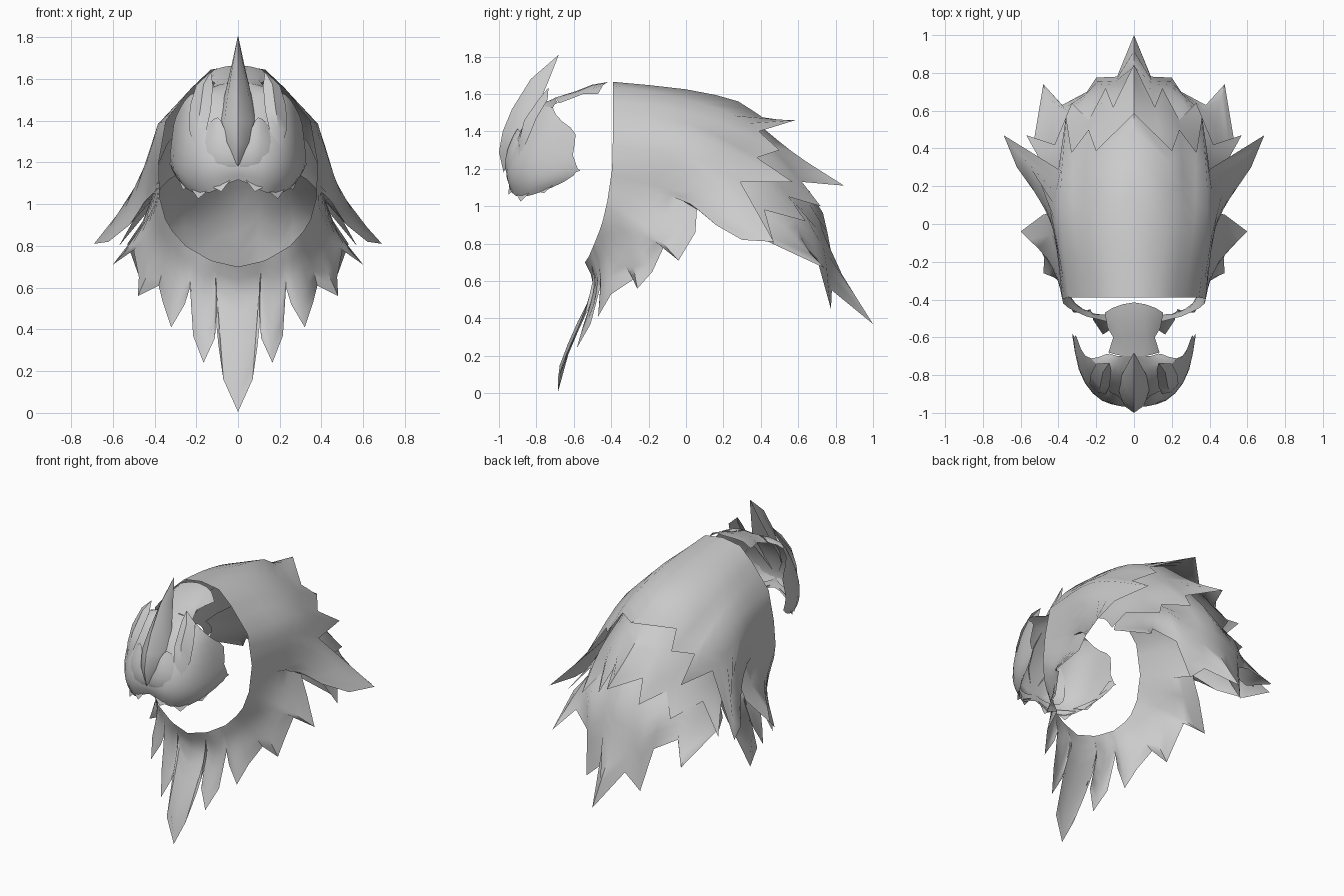
import bpy, bmesh
from mathutils import Vector as V

if "Cube" in bpy.data.objects:
    bpy.data.objects.remove(bpy.data.objects["Cube"])

grey = bpy.data.materials.new("fur_grey")
grey.use_nodes = True
COL = (0.6, 0.6, 0.6, 1)
grey.diffuse_color = COL
grey.node_tree.nodes["Principled BSDF"].inputs["Base Color"].default_value = COL


def loft(name, columns, flip=False, subdiv=0):
    """Skin neighbouring columns of points and mirror them across x."""
    bm = bmesh.new()
    for s in (1, -1):
        g = [[bm.verts.new((p[0] * s, p[1], p[2])) for p in c] for c in columns]
        for a, b in zip(g, g[1:]):
            for i in range(len(a) - 1):
                q = [a[i], a[i + 1], b[i + 1], b[i]]
                if (s < 0) != flip:
                    q.reverse()
                bm.faces.new(q)
    bmesh.ops.remove_doubles(bm, verts=bm.verts, dist=0.0005)
    me = bpy.data.meshes.new(name)
    bm.to_mesh(me)
    bm.free()
    ob = bpy.data.objects.new(name, me)
    bpy.context.collection.objects.link(ob)
    me.materials.append(grey)
    if subdiv:
        ob.modifiers.new("Subdivision", 'SUBSURF').levels = subdiv
    bpy.ops.object.select_all(action='DESELECT')
    ob.select_set(True)
    bpy.context.view_layer.objects.active = ob
    bpy.ops.object.shade_smooth_by_angle(angle=0.8)


def path(*pts, n=8):
    """Smooth curve through all the points, sampled n + 1 times."""
    p = [V(q) for q in pts]
    p = [2 * p[0] - p[1]] + p + [2 * p[-1] - p[-2]]
    segs = len(pts) - 1
    out = []
    for k in range(n + 1):
        i = min(k * segs // n, segs - 1)
        t = k * segs / n - i
        a, b, c, d = p[i:i + 4]
        out.append(0.5 * (2 * b + (c - a) * t + (2 * a - 5 * b + 4 * c - d) * t * t
                          + (3 * b - a - 3 * c + d) * t ** 3))
    return out


# Neck opening, from the crown round to the throat
RIM = [(0, -.39, 1.665), (.13, -.39, 1.645), (.22, -.39, 1.56), (.345, -.39, 1.40), (.38, -.395, 1.2),
       (.375, -.42, 1.03), (.34, -.45, .9), (.25, -.49, .8), (.13, -.52, .73), (0, -.54, .70)]


def rim(u):
    i = min(int(u), len(RIM) - 2)
    return V(RIM[i]).lerp(V(RIM[i + 1]), u - i)


# Main mantle: rim position, points between, hem point (tips and notches alternate)
BACK = [(0, (0, 0, 1.625), (0, .28, 1.56), (0, .41, 1.475), (0, .585, 1.46)),
        (1, (.165, -.08, 1.59), (.19, .2, 1.51), (.2, .39, 1.40)),
        (2, (.25, -.05, 1.52), (.26, .22, 1.43), (.24, .50, 1.30)),
        (2.4, (.32, .02, 1.44), (.33, .38, 1.26)),
        (3, (.39, .08, 1.36), (.36, .57, 1.13)), (3.4, (.42, .02, 1.27), (.40, .29, 1.13))]
WING = [(3.7, (.435, .03, 1.20), (.51, .24, 1.02), (.69, .47, .81)),
        (4, (.42, -.07, 1.15), (.49, .13, .99), (.62, .30, .82)),
        (4.2, (.405, -.12, 1.10), (.455, .04, 1.0), (.52, .16, .9)),
        (4.4, (.40, -.14, 1.07), (.42, .06, 1.01))]
FRONT = [(4.7, (.41, -.17, .98), (.48, .05, .86)), (5, (.43, -.22, .9), (.60, -.04, .71)),
         (5.3, (.42, -.26, .87), (.50, -.12, .78)), (5.6, (.40, -.29, .83), (.475, -.18, .65)),
         (5.8, (.385, -.31, .78), (.48, -.26, .56)), (6.3, (.345, -.37, .75), (.38, -.28, .61)),
         (6.7, (.31, -.42, .71), (.36, -.40, .53)), (7, (.27, -.45, .65), (.32, -.47, .41)),
         (7.2, (.245, -.46, .67), (.255, -.46, .52)), (7.4, (.225, -.47, .69), (.23, -.45, .60)),
         (7.5, (.205, -.475, .6), (.215, -.51, .37)), (7.7, (.165, -.48, .54), (.165, -.585, .24)),
         (7.9, (.13, -.485, .58), (.11, -.55, .36)), (8.1, (.105, -.49, .64), (.10, -.475, .56)),
         (8.3, (.105, -.48, .57), (.10, -.555, .38), (.07, -.66, .16)),
         (9, (0, -.495, .57), (0, -.58, .38), (0, -.675, .15), (0, -.685, .005))]
loft("mantle", [path(rim(c[0]), *c[1:]) for c in BACK + WING + FRONT], flip=True)

# Second fur layer beneath the back hem
LAYER2 = [((0, .28, 1.53), (0, .57, 1.29), (0, .845, 1.11)), ((.13, .28, 1.48), (.13, .49, 1.28), (.11, .62, 1.13)),
          ((.2, .26, 1.42), (.2, .52, 1.21), (.15, .72, 1.0)), ((.27, .23, 1.37), (.27, .42, 1.21), (.24, .55, 1.05)),
          ((.34, .18, 1.29), (.35, .42, 1.12), (.33, .64, .92)), ((.38, .13, 1.2), (.41, .29, 1.09), (.42, .42, .98)),
          ((.41, .08, 1.1), (.47, .28, .98), (.57, .47, .80))]
loft("middle_fur_layer", [path(*c) for c in LAYER2], flip=True)

# Lowest fur layer with the long tail tip
LAYER3 = [((0, .45, 1.32), (0, .715, 1.0), (0, .79, .72), (0, 1.0, .37)),
          ((.1, .43, 1.28), (.1, .71, .93), (.09, .78, .55)),
          ((.18, .38, 1.24), (.19, .70, .88), (.2, .775, .45)), ((.22, .36, 1.2), (.26, .64, .95), (.25, .70, .72)),
          ((.28, .32, 1.15), (.33, .55, .97), (.38, .63, .79)), ((.33, .25, 1.12), (.41, .46, .95), (.48, .74, .67)),
          ((.37, .18, 1.08), (.43, .33, .96), (.53, .44, .81))]
loft("lower_fur_layer", [path(*c) for c in LAYER3], flip=True)

# Face shell, rows from brow to jaw, each row running centre to cheek
FACE = [[(0, -.70, 1.575), (.05, -.70, 1.58), (.09, -.70, 1.575), (.12, -.69, 1.56), (.135, -.68, 1.55)],
        [(0, -.82, 1.5), (.08, -.80, 1.535), (.15, -.785, 1.555), (.20, -.76, 1.555), (.235, -.73, 1.54)],
        [(0, -.92, 1.38), (.10, -.89, 1.40), (.19, -.85, 1.42), (.26, -.77, 1.43), (.285, -.67, 1.445)],
        [(0, -.95, 1.25), (.12, -.95, 1.28), (.22, -.90, 1.29), (.295, -.78, 1.31), (.31, -.56, 1.40)],
        [(0, -.96, 1.18), (.12, -.975, 1.17), (.225, -.915, 1.17), (.305, -.78, 1.18), (.32, -.63, 1.26)],
        [(0, -.95, 1.16), (.11, -.955, 1.10), (.21, -.895, 1.09), (.30, -.77, 1.11), (.335, -.55, 1.2)],
        [(0, -.94, 1.14), (.08, -.945, 1.07), (.185, -.885, 1.04), (.25, -.79, 1.07), (.30, -.64, 1.13)]]
loft("face_shell", FACE, subdiv=1)

# Ragged tufts along the jaw
TUFTS = [((.03, -.945, 1.125), (.12, -.93, 1.08), (.08, -.95, 1.06)),
         ((.12, -.92, 1.09), (.23, -.83, 1.08), (.19, -.885, 1.025)),
         ((.21, -.83, 1.09), (.29, -.69, 1.13), (.265, -.76, 1.07)),
         ((.29, -.68, 1.15), (.315, -.61, 1.23), (.33, -.565, 1.19))]
for i, (a, b, tip) in enumerate(TUFTS):
    loft("jaw_tuft_%d" % (i + 1), [[b, tip], [a, tip]])

# Skull cap bridging the brow to the mantle
CAP = [[(0, -.415, 1.665), (.06, -.425, 1.66), (.115, -.445, 1.645), (.155, -.47, 1.60)],
       [(0, -.50, 1.65), (.06, -.505, 1.645), (.11, -.52, 1.625), (.14, -.55, 1.60)],
       [(0, -.59, 1.615), (.06, -.59, 1.61), (.095, -.59, 1.60), (.11, -.60, 1.58)],
       [(0, -.70, 1.575), (.05, -.70, 1.58), (.10, -.69, 1.57), (.135, -.68, 1.55)]]
loft("skull_cap", CAP)

# Central horn: ridge in front, two swept sides
HORN = [[(0, -.68, 1.81)] * 3,
        [(0, -.83, 1.68), (.025, -.79, 1.67), (.03, -.735, 1.67)],
        [(0, -.93, 1.52), (.05, -.87, 1.52), (.06, -.79, 1.54)],
        [(0, -.98, 1.40), (.065, -.93, 1.40), (.09, -.85, 1.41)],
        [(0, -1.0, 1.29), (.05, -.965, 1.30), (.07, -.92, 1.31)],
        [(0, -.975, 1.18)] * 3]
loft("nose_horn", HORN)

# Brow blades sweeping up beside the eyes
BROW = [[(.13, -.735, 1.635)] * 3,
        [(.12, -.775, 1.57), (.165, -.785, 1.575), (.20, -.74, 1.57)],
        [(.13, -.86, 1.45), (.18, -.865, 1.46), (.23, -.80, 1.47)],
        [(.15, -.90, 1.36), (.195, -.89, 1.36), (.235, -.845, 1.36)],
        [(.205, -.895, 1.26)] * 3]
loft("brow_blade", BROW)

# Rounded muzzle pads, outer and lower edges sunk into the face
PAD = [[(.085, -.90, 1.42), (.11, -.90, 1.415), (.15, -.87, 1.38)],
       [(.05, -.955, 1.32), (.11, -.965, 1.31), (.20, -.89, 1.29)],
       [(.005, -.975, 1.19), (.10, -.98, 1.2), (.20, -.90, 1.19)],
       [(.005, -.945, 1.16), (.08, -.945, 1.13), (.17, -.89, 1.12)]]
loft("muzzle_pad", PAD, subdiv=1)
